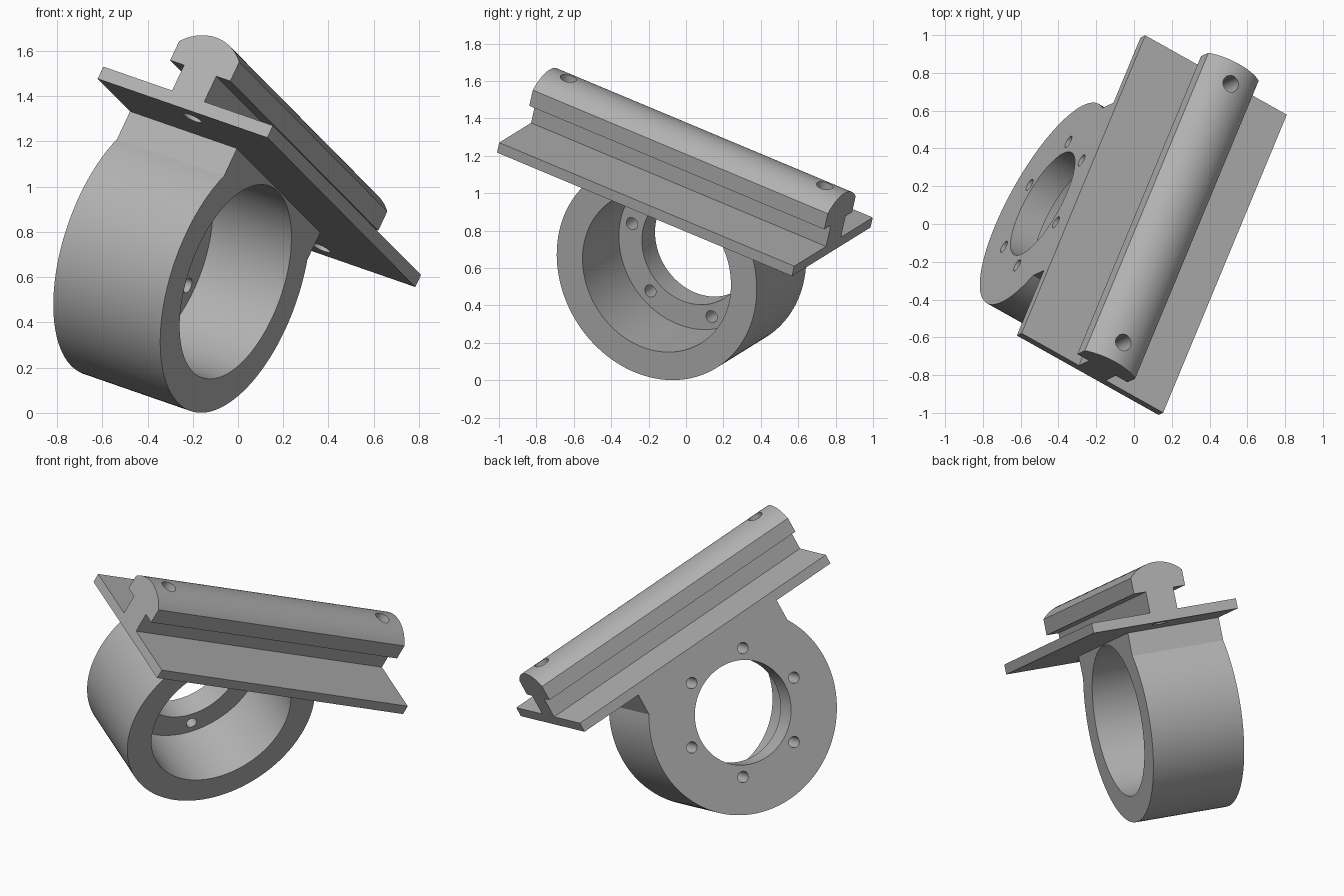
import bpy, bmesh
from math import pi, sin, cos, asin, atan2, sqrt, radians
from mathutils import Vector, Matrix

if "Cube" in bpy.data.objects:
    bpy.data.objects.remove(bpy.data.objects["Cube"], do_unlink=True)

# Tilted frame of the part: across the rail, along the rail, out of the plate
across = Vector((0.835, -0.468, -0.29)).normalized()
along = Vector((0.355, 0.863, -0.36))
along = (along - across * along.dot(across)).normalized()
out = across.cross(along)
FRAME = Matrix((across, along, out)).transposed().to_4x4()
FRAME.translation = (0.107, 0, 1.07)

grey = bpy.data.materials.new("machined grey")
grey.use_nodes = True
COLOUR = (0.44, 0.44, 0.44, 1)
grey.diffuse_color = COLOUR
grey.node_tree.nodes["Principled BSDF"].inputs["Base Color"].default_value = COLOUR


def prism(name, outline, start, end, place):
    """Extrude a 2D outline; place(u, v, t) gives the position in the frame."""
    bm = bmesh.new()
    base = [bm.verts.new(place(u, v, start)) for u, v in outline]
    top = [bm.verts.new(place(u, v, end)) for u, v in outline]
    bm.faces.new(base)
    bm.faces.new(top)
    n = len(outline)
    for i in range(n):
        j = (i + 1) % n
        bm.faces.new((base[i], base[j], top[j], top[i]))
    bmesh.ops.recalc_face_normals(bm, faces=bm.faces)
    mesh = bpy.data.meshes.new(name)
    bm.to_mesh(mesh)
    bm.free()
    mesh.transform(FRAME)
    mesh.materials.append(grey)
    obj = bpy.data.objects.new(name, mesh)
    bpy.context.collection.objects.link(obj)
    return obj


def arc(u, v, r, a0, a1, n):
    return [(u + r * cos(a0 + (a1 - a0) * i / n),
             v + r * sin(a0 + (a1 - a0) * i / n)) for i in range(n + 1)]


def circle(u, v, r, n):
    return arc(u, v, r, 0, 2 * pi, n)[:-1]


def across_axis(u, v, t):
    return (t, u, v)


def along_axis(u, v, t):
    return (u, t, v)


def out_axis(u, v, t):
    return (u, v, t)


def finish(obj, cutters):
    """Cut the holes and smooth the curved faces."""
    bpy.ops.object.select_all(action='DESELECT')
    bpy.context.view_layer.objects.active = obj
    obj.select_set(True)
    for cutter in cutters:
        mod = obj.modifiers.new("cut", 'BOOLEAN')
        mod.operation = 'DIFFERENCE'
        mod.solver = 'EXACT'
        mod.object = cutter
        bpy.ops.object.modifier_apply(modifier=mod.name)
        bpy.data.objects.remove(cutter, do_unlink=True)
    bpy.ops.object.shade_smooth_by_angle(angle=radians(30))


# Rail and base plate: one T-slot profile with a crowned head
PLATE, STEM, HEAD = 0.449, 0.085, 0.159
THICK, LIP, SIDE, CROWN = 0.06, 0.127, 0.222, 0.0775
LENGTH = 1.831
radius = sqrt(HEAD ** 2 + (SIDE - CROWN) ** 2)
half = asin(HEAD / radius)
right = [(PLATE, -THICK), (PLATE, 0), (STEM, 0), (STEM, LIP), (HEAD, LIP)]
left = [(-u, v) for u, v in reversed(right)]
crown = arc(0, CROWN, radius, pi / 2 - half, pi / 2 + half, 24)
rail = prism("rail_and_plate", right + crown + left,
             -LENGTH / 2, LENGTH / 2, along_axis)
screw_holes = [prism("screw_hole", circle(0, s * 0.795, 0.045, 32), -0.2, 0.5, out_axis)
               for s in (-1, 1)]
finish(rail, screw_holes)

# Ring mount: round body with a square neck that meets the plate
CENTRE, OUTER, BORE, INNER = -0.515, 0.605, 0.449, 0.31
FRONT, BACK, FLANGE = 0.117, -0.449, -0.299
NECK = 0.515
start = atan2(sqrt(OUTER ** 2 - NECK ** 2), NECK)
body = [(-NECK, -THICK), (NECK, -THICK)] + arc(0, CENTRE, OUTER, start, -pi - start, 96)
ring = prism("ring_mount", body, BACK, FRONT, across_axis)
cutters = [
    prism("main_bore", circle(0, CENTRE, BORE, 96), FLANGE, 0.5, across_axis),
    prism("flange_opening", circle(0, CENTRE, INNER, 96), -0.8, 0.4, across_axis),
]
for i in range(6):
    a = i * pi / 3
    cutters.append(prism("bolt_hole", circle(0.38 * cos(a), CENTRE + 0.38 * sin(a), 0.034, 24),
                         -0.8, FLANGE + 0.1, across_axis))
finish(ring, cutters)
